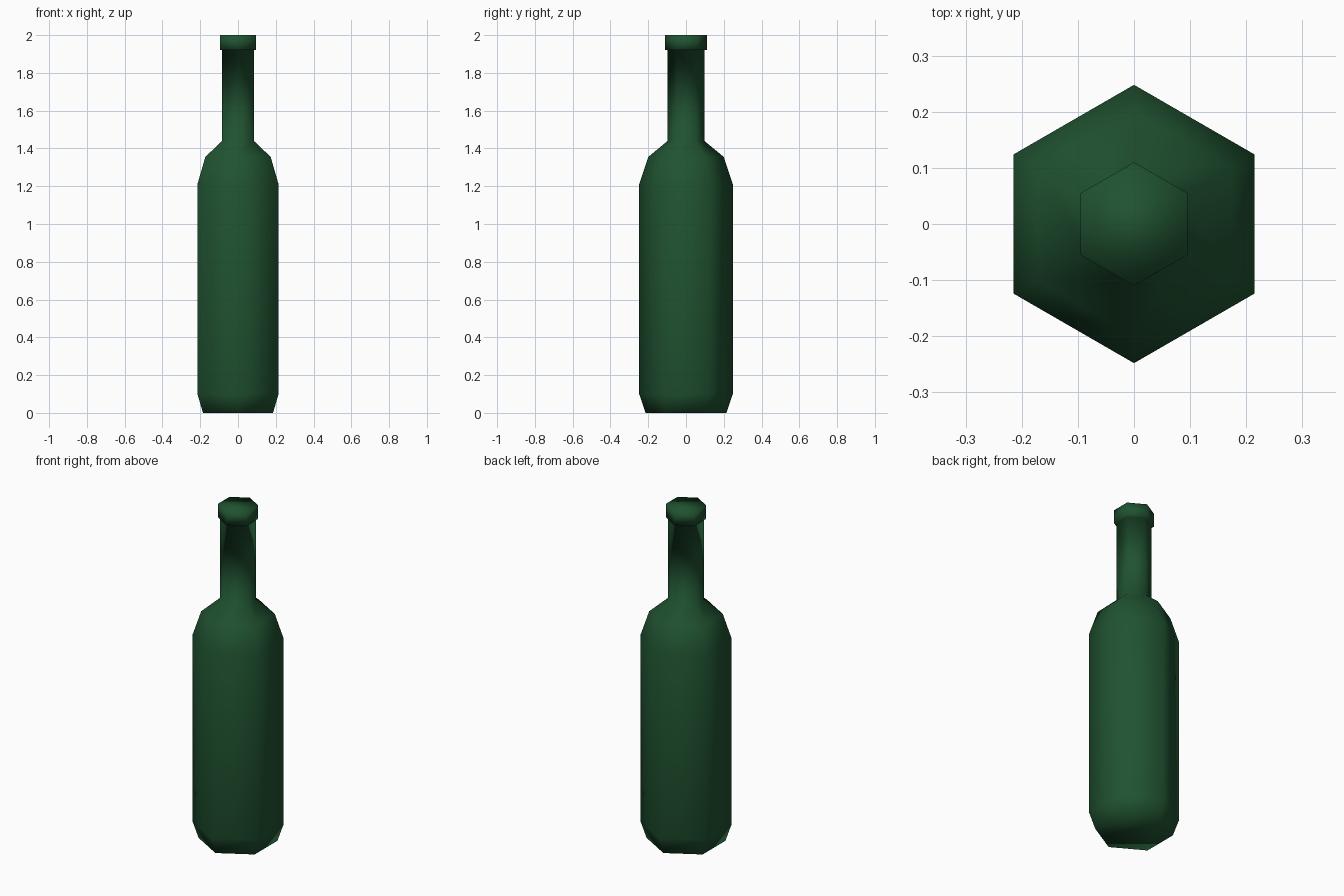
import bpy, bmesh
from math import cos, sin, pi

if "Cube" in bpy.data.objects:
    bpy.data.objects.remove(bpy.data.objects["Cube"])

SIDES = 6
# (radius, height) from the base up to the lip
PROFILE = [(0.214, 0.0), (0.248, 0.10), (0.248, 1.21), (0.20, 1.355),
           (0.097, 1.44), (0.097, 1.92), (0.11, 1.92), (0.11, 2.0)]

# Bottle: hexagonal rings skinned together, corners pointing along y
bm = bmesh.new()
rings = []
for r, z in PROFILE:
    angles = [pi / 2 + 2 * pi * i / SIDES for i in range(SIDES)]
    rings.append([bm.verts.new((r * cos(a), r * sin(a), z)) for a in angles])
for low, high in zip(rings, rings[1:]):
    for i in range(SIDES):
        j = (i + 1) % SIDES
        bm.faces.new((low[i], low[j], high[j], high[i]))

# Closed base and mouth
bm.faces.new(rings[0][::-1])
bm.faces.new(rings[-1])

# Soft shading over the low-poly form
for f in bm.faces:
    f.smooth = True
mesh = bpy.data.meshes.new("bottle")
bm.to_mesh(mesh)
bm.free()
bottle = bpy.data.objects.new("bottle", mesh)
bpy.context.collection.objects.link(bottle)

# Dark green glass
glass = bpy.data.materials.new("green_glass")
glass.diffuse_color = (0.014, 0.085, 0.03, 1)
glass.use_nodes = True
glass.node_tree.nodes["Principled BSDF"].inputs["Base Color"].default_value = glass.diffuse_color
mesh.materials.append(glass)
